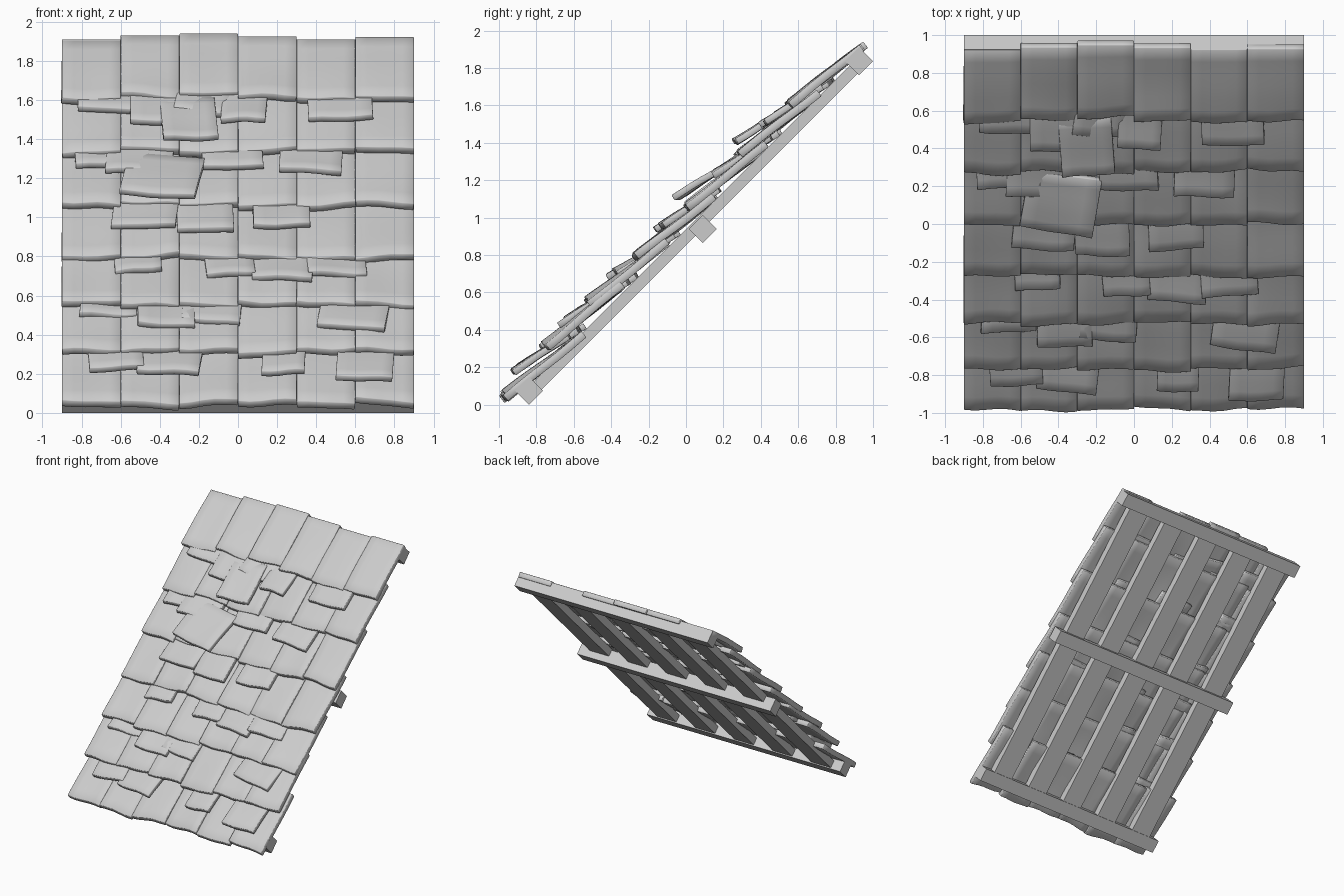
import bpy, bmesh, math, random
from mathutils import Matrix, Vector

if "Cube" in bpy.data.objects:
    bpy.data.objects.remove(bpy.data.objects["Cube"])

random.seed(7)
SLOPE = math.radians(45)


def add_object(name, bm, matrix):
    me = bpy.data.meshes.new(name)
    bm.to_mesh(me)
    bm.free()
    ob = bpy.data.objects.new(name, me)
    ob.matrix_world = matrix
    bpy.context.collection.objects.link(ob)
    return ob


def bar(name, x, y, z, sx, sy, sz):
    """Box lying in the roof slope."""
    bm = bmesh.new()
    bmesh.ops.create_cube(bm, size=1)
    bmesh.ops.scale(bm, vec=(sx, sy, sz), verts=bm.verts)
    return add_object(name, bm, Matrix.Translation((x, y, z)) @ Matrix.Rotation(SLOPE, 4, 'X'))


def shingle(name, x0, x1, y, z, length, thick, angle, yaw=0.0, warp=0.012):
    """Warped slab; (y, z) is the upper edge of its exposed front end."""
    w = x1 - x0
    bm = bmesh.new()
    bmesh.ops.create_grid(bm, x_segments=5, y_segments=6, size=0.5)
    p, q = random.uniform(0, 6), random.uniform(0, 6)
    twist = random.uniform(-1, 1) * warp
    skew = random.uniform(-1, 1) * warp
    for v in bm.verts:
        u, t = v.co.x, v.co.y + 0.5
        fade = 1 - t
        n = fade * (2 * twist * u + 0.4 * warp * math.sin(5 * u + p)) \
            + 0.25 * warp * math.sin(6 * t + q)
        front = fade * (2 * skew * u + 0.4 * warp * math.sin(7 * u + q))
        v.co = Vector((u * w, t * length + front, n))
    m = Matrix.Translation(((x0 + x1) / 2, y, z)) @ Matrix.Rotation(angle, 4, 'X') \
        @ Matrix.Rotation(yaw, 4, 'Z')
    ob = add_object(name, bm, m)
    s = ob.modifiers.new("thickness", 'SOLIDIFY')
    s.thickness, s.offset = thick, -1
    b = ob.modifiers.new("worn_edges", 'BEVEL')
    b.width, b.segments, b.limit_method = 0.003, 1, 'ANGLE'
    b.angle_limit = math.radians(50)
    for poly in ob.data.polygons:
        poly.use_smooth = True
    bpy.ops.object.select_all(action='DESELECT')
    ob.select_set(True)
    bpy.context.view_layer.objects.active = ob
    bpy.ops.object.shade_smooth_by_angle(angle=math.radians(35))
    return ob


# Cross beams at eave, middle and ridge
for name, y, z in (("eave_beam", -0.84, 0.075), ("middle_beam", 0.09, 0.94),
                   ("ridge_beam", 0.925, 1.835)):
    bar(name, 0, y, z, 1.8, 0.106, 0.106)

# Flat rafters running up the slope
for i in range(5):
    bar(f"rafter_{i + 1}", (i - 2) * 0.36, 0.05, 0.945, 0.18, 2.46, 0.06)

# Main courses: seven rows of six shingles
ROWS = [(-0.98, 0.065), (-0.775, 0.325), (-0.525, 0.57), (-0.275, 0.81),
        (-0.005, 1.075), (0.27, 1.35), (0.54, 1.62)]
for r, (y, z) in enumerate(ROWS):
    for c in range(6):
        x0 = -0.9 + 0.3 * c
        d = random.uniform(-0.012, 0.01)
        if r == 6 and c == 2:
            d = 0.02
        a = math.radians(38 + random.uniform(-0.6, 0.6))
        shingle(f"shingle_row{r + 1}_{c + 1}", x0, x0 + 0.3, y + d, z + d,
                0.49 if r == 6 else 0.53, 0.042, a)

# Loose filler shingles: left, right, front height, yaw
FILLERS = [
    (-0.82, -0.50, 1.56, -.02), (-0.55, -0.22, 1.50, 0), (-0.38, -0.10, 1.42, .06),
    (-0.33, -0.06, 1.55, -.12), (-0.09, 0.14, 1.51, -.05), (0.36, 0.69, 1.52, .03),
    (-0.83, -0.49, 1.28, .04), (-0.68, -0.34, 1.25, -.06), (-0.61, -0.22, 1.13, -.15),
    (-0.18, 0.13, 1.27, .05), (0.21, 0.53, 1.25, -.03),
    (-0.65, -0.32, 0.97, -.08), (-0.31, -0.02, 0.95, .03), (0.08, 0.37, 0.97, .02),
    (-0.63, -0.39, 0.74, .03), (-0.16, 0.09, 0.72, .08), (0.07, 0.38, 0.70, -.03),
    (0.36, 0.66, 0.72, .06),
    (-0.81, -0.52, 0.51, -.05), (-0.51, -0.22, 0.46, .02), (-0.29, 0.01, 0.48, -.06),
    (0.40, 0.75, 0.45, -.12),
    (-0.76, -0.48, 0.24, .05), (-0.52, -0.20, 0.22, -.10), (0.12, 0.34, 0.22, -.03),
    (0.50, 0.79, 0.19, -.04),
]
heights = [z for _, z in ROWS]
for i, (x0, x1, z, yaw) in enumerate(FILLERS):
    above = min(h for h in heights if h > z)
    y = z - (1.05 + 0.58 * (above - z))
    shingle(f"filler_shingle_{i + 1}", x0, x1, y, z, 0.36, 0.034,
            math.radians(32.5), yaw, 0.01)
